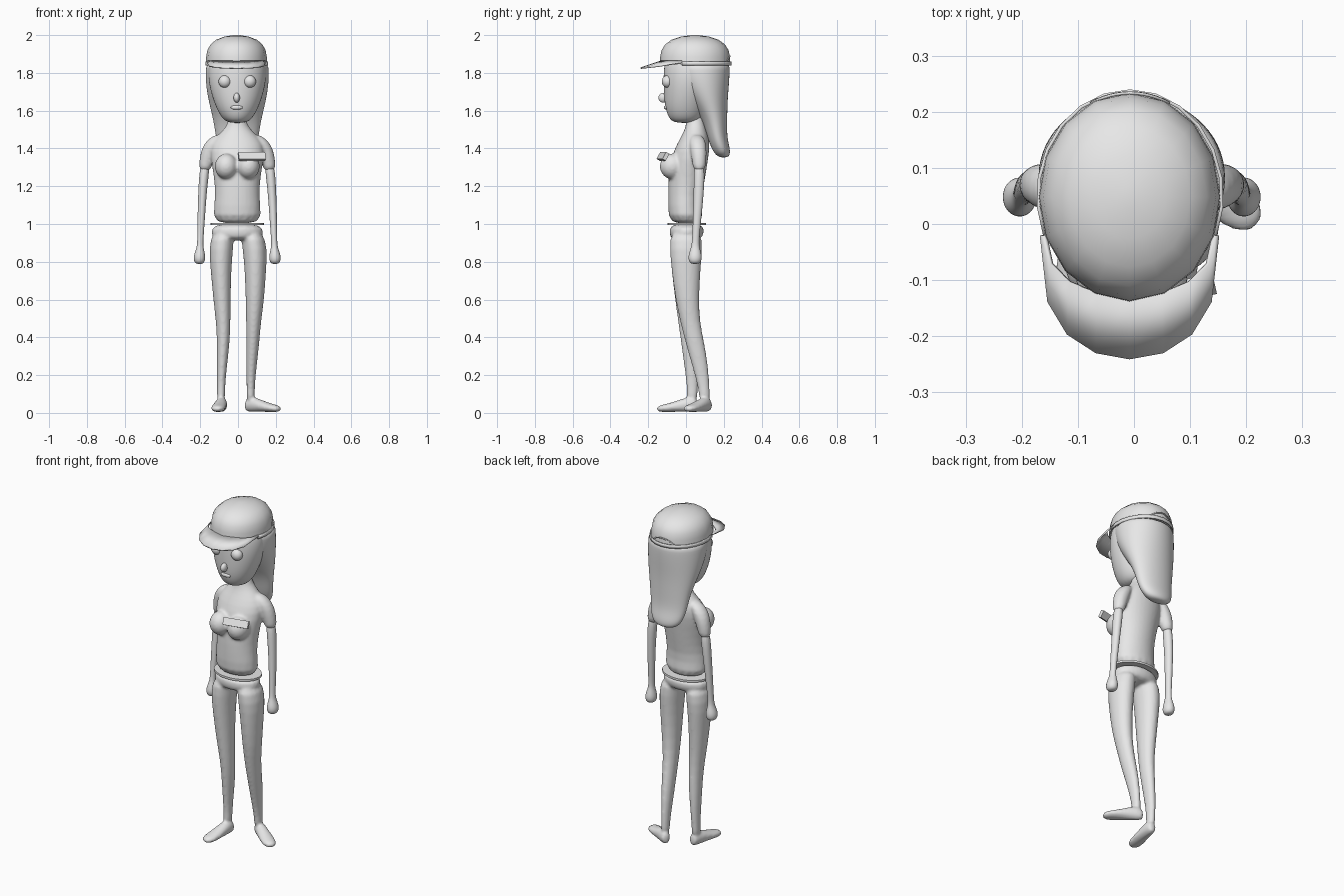
import bpy, bmesh
from math import sin, cos, pi, radians
from mathutils import Matrix, Vector

cube = bpy.data.objects.get("Cube")
if cube:
    bpy.data.objects.remove(cube)

grey = bpy.data.materials.new("plain_grey")
grey.use_nodes = True
grey.diffuse_color = (0.8, 0.8, 0.8, 1)
grey.node_tree.nodes["Principled BSDF"].inputs["Base Color"].default_value = (0.8, 0.8, 0.8, 1)

MID = -0.004  # the figure's middle in x


def loft(bm, sections, sides=16, matrix=Matrix()):
    """Closed tube through elliptical sections (x, y, z, rx, ry)."""
    rings = []
    for x, y, z, rx, ry in sections:
        rings.append([bm.verts.new(matrix @ Vector((
            x + 1.02 * rx * cos(2 * pi * i / sides),
            y + 1.02 * ry * sin(2 * pi * i / sides), z))) for i in range(sides)])
    for a, b in zip(rings, rings[1:]):
        for i in range(sides):
            j = (i + 1) % sides
            bm.faces.new((a[i], a[j], b[j], b[i]))
    bm.faces.new(rings[0])
    bm.faces.new(rings[-1])


def ball(bm, center, radii):
    m = Matrix.Translation(center) @ Matrix.Diagonal((*radii, 1))
    bmesh.ops.create_uvsphere(bm, u_segments=20, v_segments=12, radius=1, matrix=m)


def strip(bm, lower, upper):
    """Open band of quads between two rows of points."""
    a = [bm.verts.new(p) for p in lower]
    b = [bm.verts.new(p) for p in upper]
    for i in range(len(a) - 1):
        bm.faces.new((a[i], a[i + 1], b[i + 1], b[i]))


def finish(name, bm, subsurf=0, blend=False, thickness=0):
    bmesh.ops.recalc_face_normals(bm, faces=bm.faces)
    mesh = bpy.data.meshes.new(name)
    bm.to_mesh(mesh)
    bm.free()
    mesh.materials.append(grey)
    mesh.shade_smooth()
    obj = bpy.data.objects.new(name, mesh)
    bpy.context.collection.objects.link(obj)
    if subsurf:
        obj.modifiers.new("Subdivision", "SUBSURF").levels = subsurf
        obj.modifiers["Subdivision"].render_levels = subsurf
    if blend:  # fuse overlapping volumes into one soft skin
        mod = obj.modifiers.new("Fuse", "REMESH")
        mod.mode = "VOXEL"
        mod.voxel_size = 0.008
        mod.use_smooth_shade = True
        mod = obj.modifiers.new("Soften", "SMOOTH")
        mod.iterations = 5
    if thickness:
        mod = obj.modifiers.new("Thickness", "SOLIDIFY")
        mod.thickness = thickness
        mod.offset = 0
    return obj


# Shirt: torso with neck, bust and short sleeves
bm = bmesh.new()
loft(bm, [(MID, .005, .99, .137, .098), (MID, -.01, 1.1, .12, .085),
          (MID, 0, 1.2, .117, .095), (MID, .01, 1.3, .132, .1),
          (MID, .03, 1.39, .148, .095), (MID, .045, 1.45, .125, .078),
          (MID, .05, 1.495, .075, .058), (MID, .05, 1.54, .045, .047),
          (MID, .05, 1.6, .042, .045)])
for s in (-1, 1):
    ball(bm, (MID + s * .058, -.072, 1.305), (.062, .068, .068))
    loft(bm, [(MID + s * x, y, z, r, r) for x, y, z, r in (
        (.09, .055, 1.475, .02), (.115, .06, 1.45, .042), (.145, .065, 1.4, .045),
        (.163, .07, 1.34, .038), (.172, .07, 1.275, .033))])
finish("shirt", bm, 1, blend=True)

# Bare arms with rounded hands
for s, side in ((-1, "right"), (1, "left")):
    bm = bmesh.new()
    loft(bm, [(MID + s * x, y, z, rx, ry) for x, y, z, rx, ry in (
        (.168, .07, 1.33, .028, .029), (.183, .07, 1.2, .023, .028),
        (.192, .057, 1.0, .019, .021), (.196, .05, .9, .015, .018),
        (.197, .049, .87, .019, .024), (.2, .048, .83, .032, .037),
        (.2, .048, .8, .029, .033), (.2, .048, .788, .014, .016))])
    finish(side + "_arm", bm, 2)

# Trousers and feet, the left leg set back with its foot turned out
bm = bmesh.new()
loft(bm, [(MID, .005, 1.005, .133, .094), (MID, .003, .95, .14, .092),
          (MID, 0, .91, .125, .08)])
right_leg = [(-.075, 0, .97, .06, .085), (-.091, 0, .87, .064, .087), (-.09, 0, .75, .054, .076),
             (-.085, .003, .6, .046, .061), (-.078, .01, .48, .038, .051),
             (-.077, .02, .38, .034, .047), (-.085, .03, .25, .027, .04),
             (-.09, .035, .13, .02, .028), (-.09, .03, .05, .024, .03)]
left_leg = [(.07, 0, .97, .06, .085), (.091, 0, .87, .066, .087), (.092, 0, .75, .056, .076),
            (.09, .006, .6, .049, .062), (.082, .022, .48, .039, .052),
            (.079, .045, .38, .035, .05), (.071, .075, .25, .028, .043),
            (.067, .096, .13, .02, .029), (.067, .1, .05, .024, .03)]
foot = [(0, .035, -.035, .014, .022), (0, .043, -.025, .026, .036),
        (0, .046, .015, .032, .041), (0, .036, .07, .036, .03),
        (0, .026, .13, .041, .022), (0, .023, .165, .034, .018), (0, .021, .185, .016, .011)]
for leg, heel, toe in ((right_leg, (-.086, .028), (-.115, -.175)),
                       (left_leg, (.07, .105), (.222, .002))):
    loft(bm, leg)
    ahead = Vector((toe[0] - heel[0], toe[1] - heel[1], 0)).normalized()
    up = Vector((0, 0, 1))
    turn = Matrix((up.cross(ahead), up, ahead)).transposed().to_4x4()
    loft(bm, foot, matrix=Matrix.Translation((*heel, 0)) @ turn)
finish("trousers_and_feet", bm, 1, blend=True)

# Waist hem
bm = bmesh.new()
loft(bm, [(MID, .005, z, .138, .1) for z in (.994, 1.006)], 32)
finish("waist_hem", bm)
bpy.context.view_layer.objects.active = bpy.data.objects["waist_hem"]

# Head with nose and lips
bm = bmesh.new()
loft(bm, [(MID, -.005, 1.534, .045, .055), (MID, -.002, 1.56, .082, .09),
          (MID, 0, 1.62, .114, .112), (MID, .01, 1.7, .141, .128),
          (MID, .02, 1.78, .156, .14), (MID, .035, 1.86, .152, .15),
          (MID, .045, 1.9, .12, .13)])
finish("head", bm, 2)
bm = bmesh.new()
ball(bm, (MID - .003, -.12, 1.668), (.017, .026, .026))
finish("nose", bm)
bm = bmesh.new()
ball(bm, (MID - .003, -.105, 1.617), (.032, .011, .012))
finish("lips", bm)

# Eyes
for s, side in ((-1, "right"), (1, "left")):
    bm = bmesh.new()
    ball(bm, (MID + s * .066, -.098, 1.754), (.033, .03, .033))
    finish(side + "_eye", bm)

# Long hair hanging behind the head
bm = bmesh.new()
loft(bm, [(MID, .075, 1.86, .162, .155), (MID, .078, 1.82, .168, .155),
          (MID, .09, 1.74, .167, .138), (MID, .12, 1.65, .152, .1),
          (MID, .153, 1.55, .126, .065), (MID, .165, 1.46, .113, .052),
          (MID, .184, 1.4, .1, .049), (MID, .195, 1.365, .075, .038),
          (MID, .2, 1.352, .035, .018)])
finish("hair", bm, 2)

# Cap crown
bm = bmesh.new()
loft(bm, [(-.008, .048, z, .159 * k, .183 * k) for z, k in (
    (1.845, 1), (1.885, .99), (1.92, .95), (1.95, .85), (1.975, .67),
    (1.992, .4), (2.0, .1))], 16)
finish("cap_crown", bm)


def around(angle, z, out=0):
    """Point on the cap's rim."""
    return (-.007 + (.164 + out) * cos(angle), .05 + (.187 + out) * sin(angle), z)


# Cap band round the back, with the arch of its opening
angles = [radians(-22 + 224 * i / 14) for i in range(15)]
bm = bmesh.new()
strip(bm, [around(a, 1.84) for a in angles], [around(a, 1.86) for a in angles])
finish("cap_band", bm, thickness=.006)
bm = bmesh.new()
steps = [i / 8 for i in range(-8, 9)]
arch = [(pi / 2 + .45 * t, 1.858 + .028 * (1 - t * t)) for t in steps]
strip(bm, [around(a, z, -.003) for a, z in arch], [around(a, z + .006, -.004) for a, z in arch])
finish("cap_opening_arch", bm, thickness=.005)

# Cap brim, dipping to the front and sides
bm = bmesh.new()
turns = [pi * i / 8 for i in range(9)]
inner = [(-.008 + .15 * cos(t), -.02 - .11 * abs(sin(t)) ** .8, 1.862) for t in turns]
outer = [(-.008 + .157 * cos(t), -.02 - .22 * abs(sin(t)) ** .65,
          1.855 - .03 * abs(sin(t)) ** .5) for t in turns]
strip(bm, inner, outer)
finish("cap_brim", bm, thickness=.008)

# Name badge on the chest
bm = bmesh.new()
bmesh.ops.create_cube(bm, size=1, matrix=Matrix.Translation((.073, -.122, 1.358))
                      @ Matrix.Rotation(.22, 4, "Z") @ Matrix.Rotation(-.5, 4, "X")
                      @ Matrix.Diagonal((.145, .02, .042, 1)))
finish("badge", bm)

# Keep hard edges crisp
for name in ("badge", "waist_hem", "cap_band", "cap_brim", "cap_crown"):
    obj = bpy.data.objects[name]
    bpy.ops.object.select_all(action="DESELECT")
    obj.select_set(True)
    bpy.context.view_layer.objects.active = obj
    bpy.ops.object.shade_smooth_by_angle(angle=radians(40))
